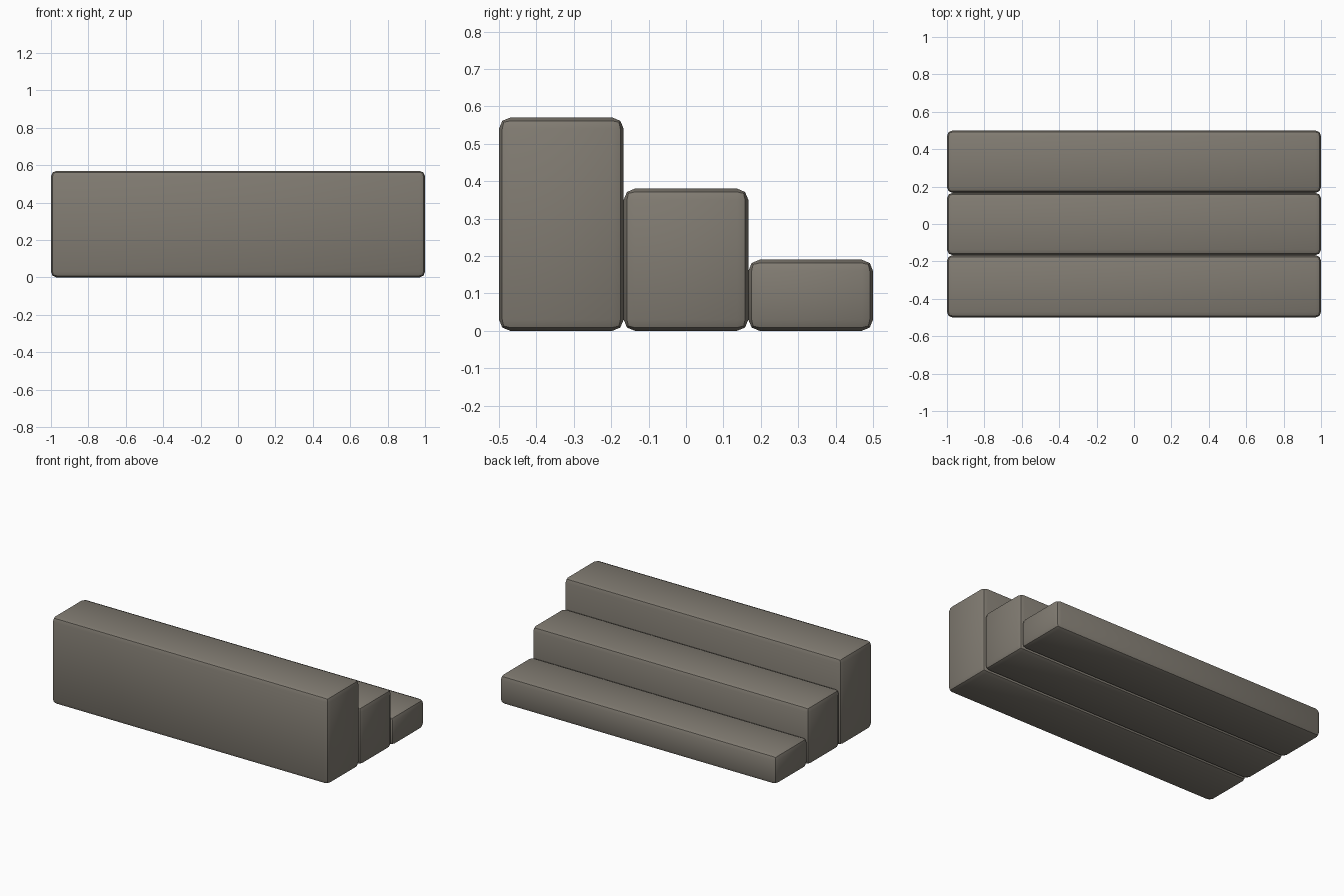
import bpy

if "Cube" in bpy.data.objects:
    bpy.data.objects.remove(bpy.data.objects["Cube"])

# Weathered stone colour
stone = bpy.data.materials.new("warm grey stone")
stone.diffuse_color = (0.22, 0.20, 0.168, 1)
stone.use_nodes = True
stone.node_tree.nodes["Principled BSDF"].inputs["Base Color"].default_value = stone.diffuse_color

LENGTH, DEPTH, RISE = 2.0, 1 / 3, 0.19


def stone_block(name, y, height):
    """Rounded block standing on the ground."""
    bpy.ops.mesh.primitive_cube_add(size=1, location=(0, y, height / 2))
    block = bpy.context.object
    block.name = name
    block.scale = (LENGTH, DEPTH, height)
    bpy.ops.object.transform_apply(location=False, rotation=False, scale=True)
    block.data.materials.append(stone)
    bevel = block.modifiers.new("worn edges", 'BEVEL')
    bevel.width = 0.03
    bevel.segments = 2
    bpy.ops.object.modifier_apply(modifier=bevel.name)
    bpy.ops.object.shade_smooth_by_angle()


# Three steps, tallest at the front
for i, name in enumerate(("top_step", "middle_step", "bottom_step")):
    stone_block(name, (i - 1) * DEPTH, RISE * (3 - i))
